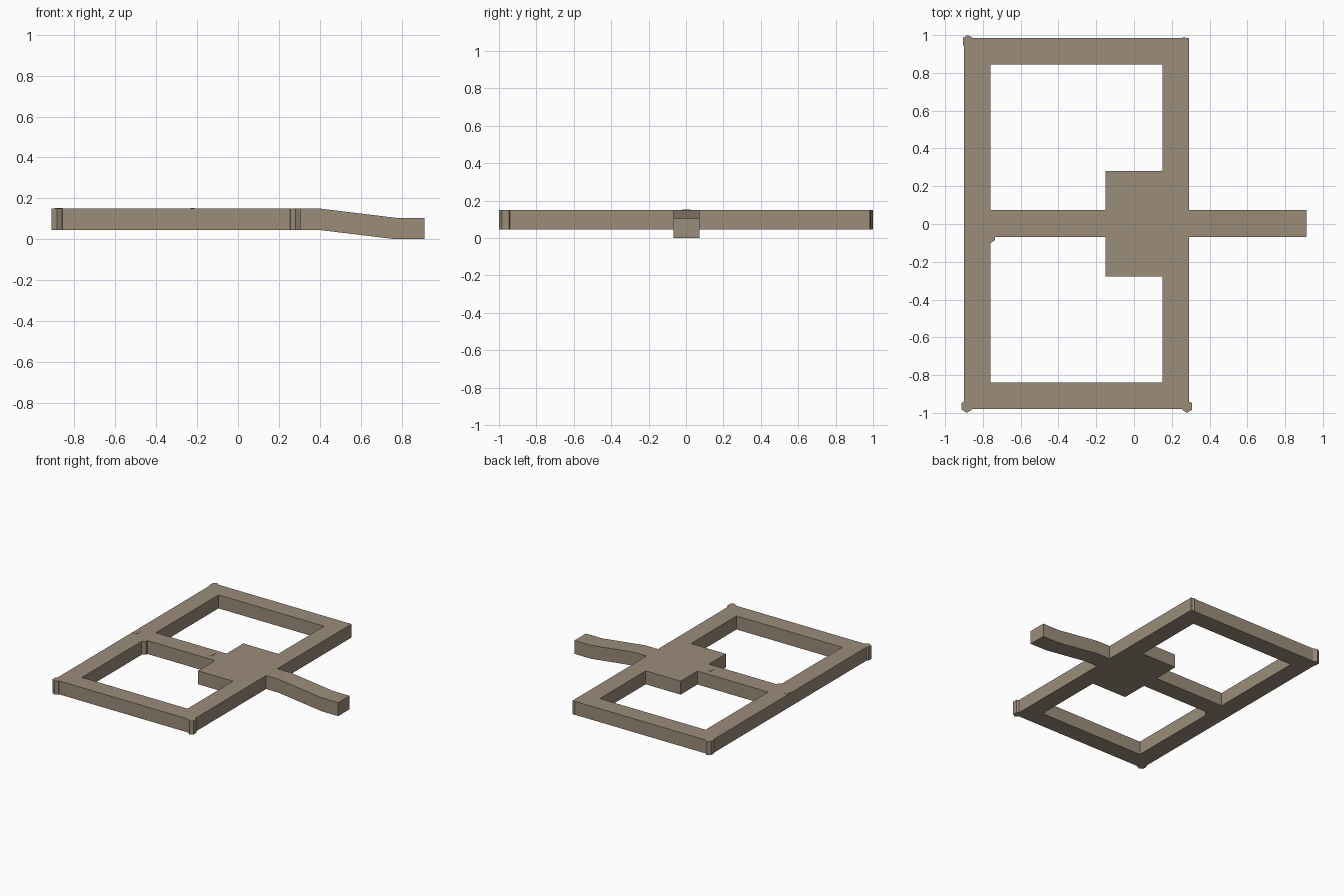
import bpy, bmesh
from mathutils import Vector

if "Cube" in bpy.data.objects:
    bpy.data.objects.remove(bpy.data.objects["Cube"])

Z0, Z1 = 0.045, 0.15      # underside and top of the flat frame
L, R = -0.90, 0.29        # outer left and right edges
Y0, Y1 = -0.98, 0.985     # outer near and far edges
B0, B1 = -0.068, 0.073    # middle bar and handle edges

mat = bpy.data.materials.new("taupe")
mat.diffuse_color = (0.33, 0.265, 0.195, 1)
mat.use_nodes = True
mat.node_tree.nodes["Principled BSDF"].inputs["Base Color"].default_value = mat.diffuse_color


def slab(bm, loops, z0, z1):
    """Fill outlines (with holes) at z0 and extrude them up to z1."""
    edges = []
    for pts in loops:
        vs = [bm.verts.new((x, y, z0)) for x, y in pts]
        edges += [bm.edges.new((a, b)) for a, b in zip(vs, vs[1:] + vs[:1])]
    res = bmesh.ops.triangle_fill(bm, edges=edges, use_beauty=True, normal=(0, 0, 1))
    faces = [f for f in res["geom"] if isinstance(f, bmesh.types.BMFace)]
    ext = bmesh.ops.extrude_face_region(bm, geom=faces, use_keep_orig=True)
    bmesh.ops.translate(bm, vec=(0, 0, z1 - z0),
                        verts=[v for v in ext["geom"] if isinstance(v, bmesh.types.BMVert)])


def finish(bm, name):
    bmesh.ops.recalc_face_normals(bm, faces=bm.faces)
    me = bpy.data.meshes.new(name)
    bm.to_mesh(me)
    bm.free()
    me.materials.append(mat)
    bpy.context.collection.objects.link(bpy.data.objects.new(name, me))


# frame outline with faceted corner posts; the handle root ends at x = 0.40
outer = [(L, -0.94), (-0.912, -0.947), (-0.912, -0.983), (-0.885, -1.0), (-0.86, -0.985), (-0.858, Y0),
         (0.255, Y0), (0.257, -0.985), (0.28, -1.0), (0.306, -0.985), (0.306, -0.947), (R, -0.94),
         (R, B0), (0.40, B0), (0.40, B1), (R, B1),
         (R, Y1), (0.275, Y1), (0.265, 0.99), (0.255, Y1),
         (-0.852, Y1), (-0.88, 1.0), (-0.906, 0.985), (-0.906, 0.945), (L, 0.943)]
far_hole = [(-0.76, B1), (-0.15, B1), (-0.15, 0.28), (0.152, 0.28), (0.152, 0.845), (-0.76, 0.845)]
near_hole = [(-0.76, -0.102), (-0.735, -0.085), (-0.735, B0), (-0.15, B0), (-0.15, -0.278),
             (0.152, -0.278), (0.152, -0.84), (-0.76, -0.84)]
bm = bmesh.new()
slab(bm, [outer, far_hole, near_hole], Z0, Z1)

# handle: extend the root end face down the slope, then level
end = next(f for f in bm.faces if all(abs(v.co.x - 0.40) < 1e-4 for v in f.verts))
for step in (Vector((0.37, 0, -0.045)), Vector((0.142, 0, 0))):
    res = bmesh.ops.extrude_face_region(bm, geom=[end])
    end = next(g for g in res["geom"] if isinstance(g, bmesh.types.BMFace))
    bmesh.ops.translate(bm, vec=step, verts=end.verts)
finish(bm, "frame_with_handle")

# small peg ends showing on the top of the middle bar
for name, x0, x1 in (("left_peg", -0.895, -0.858), ("middle_peg", -0.232, -0.212)):
    bm = bmesh.new()
    slab(bm, [[(x0, -0.022), (x1, -0.022), (x1, 0.025), (x0, 0.025)]], Z1 - 0.004, Z1 + 0.002)
    finish(bm, name)
